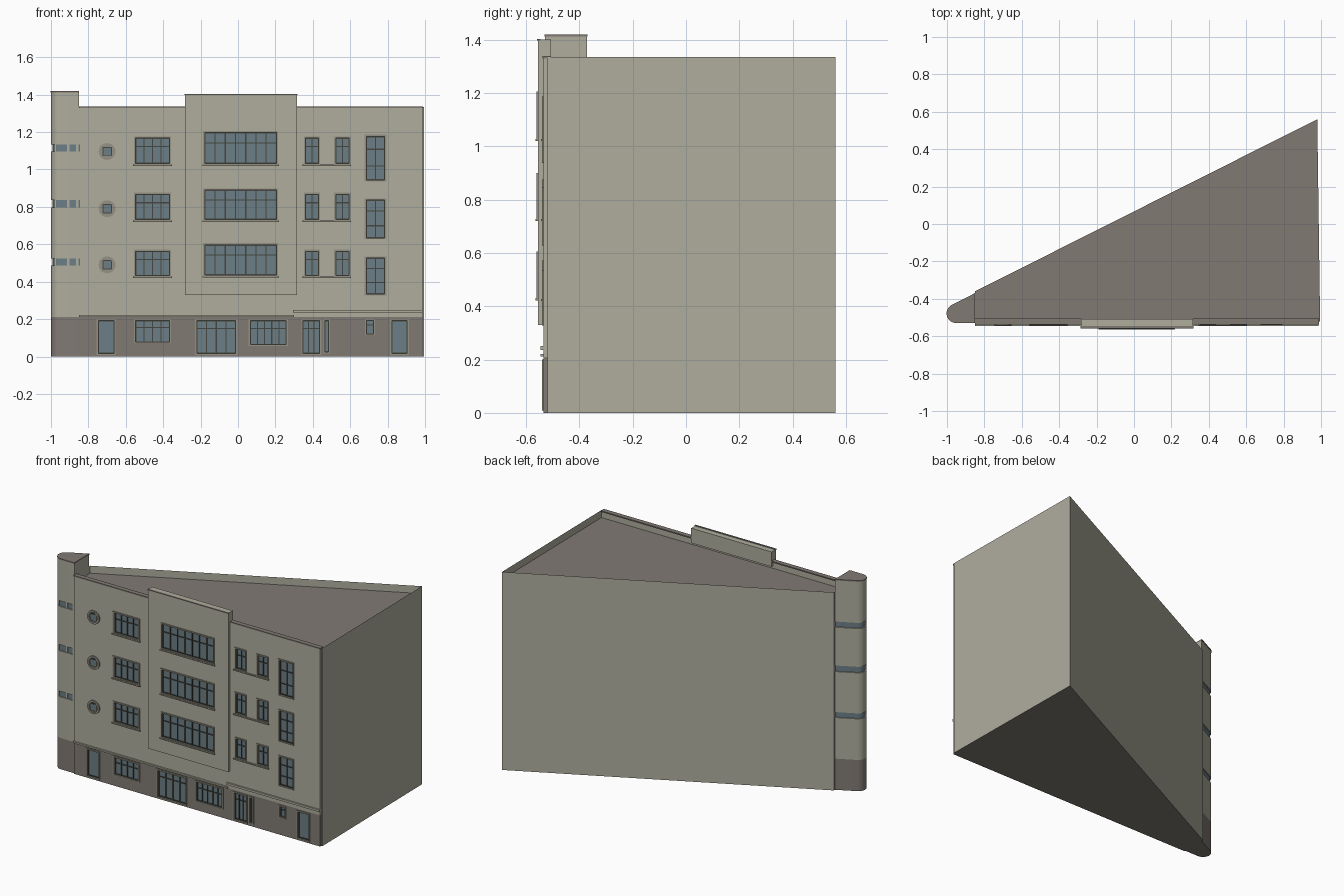
import bpy, bmesh, math

if "Cube" in bpy.data.objects:
    bpy.data.objects.remove(bpy.data.objects["Cube"], do_unlink=True)


def material(name, rgb):
    m = bpy.data.materials.new(name)
    m.use_nodes = True
    m.diffuse_color = (*rgb, 1)
    m.node_tree.nodes["Principled BSDF"].inputs["Base Color"].default_value = (*rgb, 1)
    return m


WALL = material("beige render", (0.43, 0.42, 0.34))
BROWN = material("brown stone", (0.22, 0.195, 0.175))
TRIM = material("window trim", (0.30, 0.285, 0.23))
FRAME = material("dark frame", (0.06, 0.06, 0.05))
GLASS = material("blue glass", (0.15, 0.21, 0.24))


def finish(name, bm, mats):
    mesh = bpy.data.meshes.new(name)
    bm.to_mesh(mesh)
    bm.free()
    for m in mats:
        mesh.materials.append(m)
    ob = bpy.data.objects.new(name, mesh)
    bpy.context.collection.objects.link(ob)
    return ob


def add_box(bm, x0, x1, y0, y1, z0, z1, mat=0):
    verts = bmesh.ops.create_cube(bm, size=1)["verts"]
    for v in verts:
        v.co = (x1 if v.co.x > 0 else x0, y1 if v.co.y > 0 else y0, z1 if v.co.z > 0 else z0)
    for f in {f for v in verts for f in v.link_faces}:
        f.material_index = mat


def box(name, mat, *size):
    bm = bmesh.new()
    add_box(bm, *size)
    return finish(name, bm, [mat])


def prism(bm, outline, z0, z1):
    """Upright prism over an anticlockwise outline; returns its top face."""
    low = [bm.verts.new((x, y, z0)) for x, y in outline]
    top = [bm.verts.new((x, y, z1)) for x, y in outline]
    bm.faces.new(low[::-1])
    for i in range(len(low)):
        j = (i + 1) % len(low)
        bm.faces.new((low[i], low[j], top[j], top[i]))
    return bm.faces.new(top)


def panel(name, mat, x0, x1, z0, z1, y, depth, holes):
    """Facade slab with rectangular openings."""
    xs = sorted({x0, x1, *(h[0] for h in holes), *(h[1] for h in holes)})
    zs = sorted({z0, z1, *(h[2] for h in holes), *(h[3] for h in holes)})
    bm = bmesh.new()
    grid = [[bm.verts.new((x, y, z)) for z in zs] for x in xs]
    for i in range(len(xs) - 1):
        for j in range(len(zs) - 1):
            cx, cz = (xs[i] + xs[i + 1]) / 2, (zs[j] + zs[j + 1]) / 2
            if not any(h[0] < cx < h[1] and h[2] < cz < h[3] for h in holes):
                bm.faces.new((grid[i][j], grid[i + 1][j], grid[i + 1][j + 1], grid[i][j + 1]))
    ob = finish(name, bm, [mat])
    mod = ob.modifiers.new("thickness", "SOLIDIFY")
    mod.thickness, mod.offset = depth, -1
    return ob


def window(name, y, x0, x1, z0, z1, cols, rows):
    """Raised casing, recessed pane and glazing bars; rows are transom heights from 0 to 1."""
    bm = bmesh.new()
    t, b = 0.006, 0.003
    front, back = y - 0.006, y + 0.012
    for a, c in ((x0 - t, x0 + b), (x1 - b, x1 + t)):
        add_box(bm, a, c, front, back, z0 - b, z1 + t, 0)
    add_box(bm, x0, x1, front, back, z1 - b, z1 + t, 0)
    add_box(bm, x0, x1, front, back, z0 - b, z0 + b, 0)
    add_box(bm, x0, x1, y + 0.010, y + 0.013, z0, z1, 2)
    for i in range(cols + 1):
        x = x0 + b + (x1 - x0 - 2 * b) * i / cols
        add_box(bm, x - b, x + b, y + 0.004, y + 0.011, z0, z1, 1)
    for r in (0.03, *rows, 0.97):
        z = z0 + (z1 - z0) * r
        add_box(bm, x0, x1, y + 0.005, y + 0.011, z - b, z + b, 1)
    return finish(name, bm, [TRIM, FRAME, GLASS])


FRONT, BAY = -0.535, -0.555

# Wedge-shaped body with sunken roof
bm = bmesh.new()
top = prism(bm, [(-0.85, -0.52), (0.995, -0.52), (0.98, 0.56), (-0.85, -0.36)], 0, 1.335)
bmesh.ops.inset_region(bm, faces=[top], thickness=0.016, use_even_offset=True)
roof = max((f for f in bm.faces if f.normal.z > 0.9), key=lambda f: f.calc_area())
for v in roof.verts:
    v.co.z = 1.285
bm.normal_update()
for f in bm.faces:
    f.material_index = int(abs(f.normal.z) > 0.9)
finish("main_body", bm, [WALL, BROWN])

# Upper windows, floor by floor
SPLIT = (0.66,)
wall_holes, bay_holes = [], []
floors = [  # ordinary, bay and tall window heights, porthole centre
    ((0.43, 0.565), (0.433, 0.60), (0.33, 0.53), 0.49),
    ((0.73, 0.87), (0.73, 0.893), (0.63, 0.84), 0.79),
    ((1.03, 1.17), (1.03, 1.20), (0.94, 1.18), 1.096),
]
for n, (plain, bay, tall, port) in enumerate(floors, 1):
    for label, x0, x1, zz, cols, rows in (
            ("left_window", -0.55, -0.363, plain, 4, SPLIT),
            ("pair_window_a", 0.358, 0.433, plain, 2, SPLIT),
            ("pair_window_b", 0.52, 0.597, plain, 2, SPLIT),
            ("tall_window", 0.683, 0.787, tall, 2, (0.33, 0.7))):
        wall_holes.append((x0, x1, *zz))
        window(f"{label}_{n}", FRONT, x0, x1, *zz, cols, rows)
    bay_holes.append((-0.18, 0.208, *bay))
    window(f"bay_window_{n}", BAY, -0.18, 0.208, *bay, 7, SPLIT)
    # Sills
    for label, x0, x1, z, y in (("left_sill", -0.562, -0.353, plain[0], FRONT),
                                ("pair_sill", 0.345, 0.605, plain[0], FRONT),
                                ("bay_sill", -0.19, 0.218, bay[0], BAY)):
        box(f"{label}_{n}", TRIM, x0, x1, y - 0.009, y + 0.002, z - 0.011, z - 0.003)
    # Porthole: raised ring around a square pane
    bm = bmesh.new()
    loops = []
    for r, y in ((0.045, FRONT), (0.045, FRONT - 0.008), (0.033, FRONT - 0.008), (0.033, FRONT - 0.001)):
        loops.append([bm.verts.new((-0.70 + r * math.cos(a), y, port + r * math.sin(a)))
                      for a in (math.tau * k / 24 for k in range(24))])
    for a, c in zip(loops, loops[1:]):
        for k in range(24):
            bm.faces.new((a[k], a[k - 1], c[k - 1], c[k]))
    bm.faces.new(loops[-1])
    bmesh.ops.recalc_face_normals(bm, faces=bm.faces[:])
    add_box(bm, -0.725, -0.675, FRONT - 0.005, FRONT, port - 0.025, port + 0.025, 1)
    add_box(bm, -0.72, -0.68, FRONT - 0.006, FRONT, port - 0.02, port + 0.02, 2)
    finish(f"porthole_{n}", bm, [TRIM, FRAME, GLASS])

# Ground-floor doors and windows
ground = [
    ("left_door", -0.75, -0.66, 0.012, 0.195, 1, ()),
    ("shop_window_left", -0.55, -0.363, 0.075, 0.195, 4, SPLIT),
    ("main_entrance", -0.223, -0.01, 0.012, 0.195, 4, (0.75,)),
    ("shop_window_right", 0.063, 0.26, 0.06, 0.195, 5, SPLIT),
    ("side_entrance", 0.345, 0.44, 0.012, 0.195, 3, (0.75,)),
    ("side_light", 0.463, 0.487, 0.02, 0.195, 1, ()),
    ("small_window", 0.685, 0.727, 0.118, 0.195, 1, SPLIT),
    ("right_door", 0.82, 0.907, 0.012, 0.195, 1, ()),
]
for label, *spec in ground:
    window(label, FRONT, *spec)

# Facade slabs
panel("front_wall", WALL, -0.85, 0.987, 0.21, 1.332, FRONT, 0.015, wall_holes)
panel("front_base", BROWN, -0.85, 0.987, 0, 0.21, FRONT, 0.015, [g[1:5] for g in ground])
panel("centre_bay", WALL, -0.283, 0.316, 0.33, 1.40, BAY, 0.02, bay_holes)
box("bay_parapet", WALL, -0.283, 0.316, FRONT, -0.507, 1.30, 1.40)
box("bay_coping", BROWN, -0.286, 0.319, BAY - 0.003, BAY + 0.009, 1.397, 1.403)
for label, x0, x1 in (("left", -0.85, -0.283), ("right", 0.316, 0.99)):
    box(f"{label}_coping", BROWN, x0, x1, FRONT - 0.003, -0.506, 1.330, 1.338)

# Ledges above the ground floor
box("left_ledge", WALL, -0.85, 0.30, FRONT - 0.01, FRONT, 0.211, 0.221)
box("right_ledge", WALL, 0.295, 0.987, FRONT - 0.01, FRONT, 0.236, 0.25)


# Rounded corner tower, stacked from wall and ribbon-window layers
def tower_outline(inset):
    r = 0.05 - inset
    a0, a1 = math.radians(116.7), math.radians(270)
    arc = [(-0.95 + r * math.cos(a), -0.478 + r * math.sin(a))
           for a in (a0 + (a1 - a0) * k / 14 for k in range(15))]
    rise = (-0.85 - arc[0][0]) * 0.503
    return arc + [(-0.85, arc[-1][1]), (-0.85, arc[0][1] + rise)]


bands = [(0.487, 0.524), (0.797, 0.838), (1.096, 1.134)]
edges = [0, 0.21] + [z for band in bands for z in band] + [1.412, 1.42]
for i, (z0, z1) in enumerate(zip(edges, edges[1:])):
    glazed = (z0, z1) in bands
    bm = bmesh.new()
    prism(bm, tower_outline(0.007 if glazed else -0.002 if z0 > 1.4 else 0), z0, z1)
    mat = GLASS if glazed else BROWN if z0 in (0, 1.412) else WALL
    ob = finish(f"tower_{'ribbon_window' if glazed else 'layer'}_{i}", bm, [mat])
    for f in ob.data.polygons:
        f.use_smooth = abs(f.normal.z) < 0.5
    ob.data.set_sharp_from_angle(angle=math.radians(30))
    if glazed:
        for k, (x, y) in enumerate(((-0.978, -0.518), (-0.908, -0.527), (-0.86, -0.527))):
            box(f"tower_pier_{i}_{k}", WALL, x - 0.006, x + 0.006, y, y + 0.02, z0, z1)
